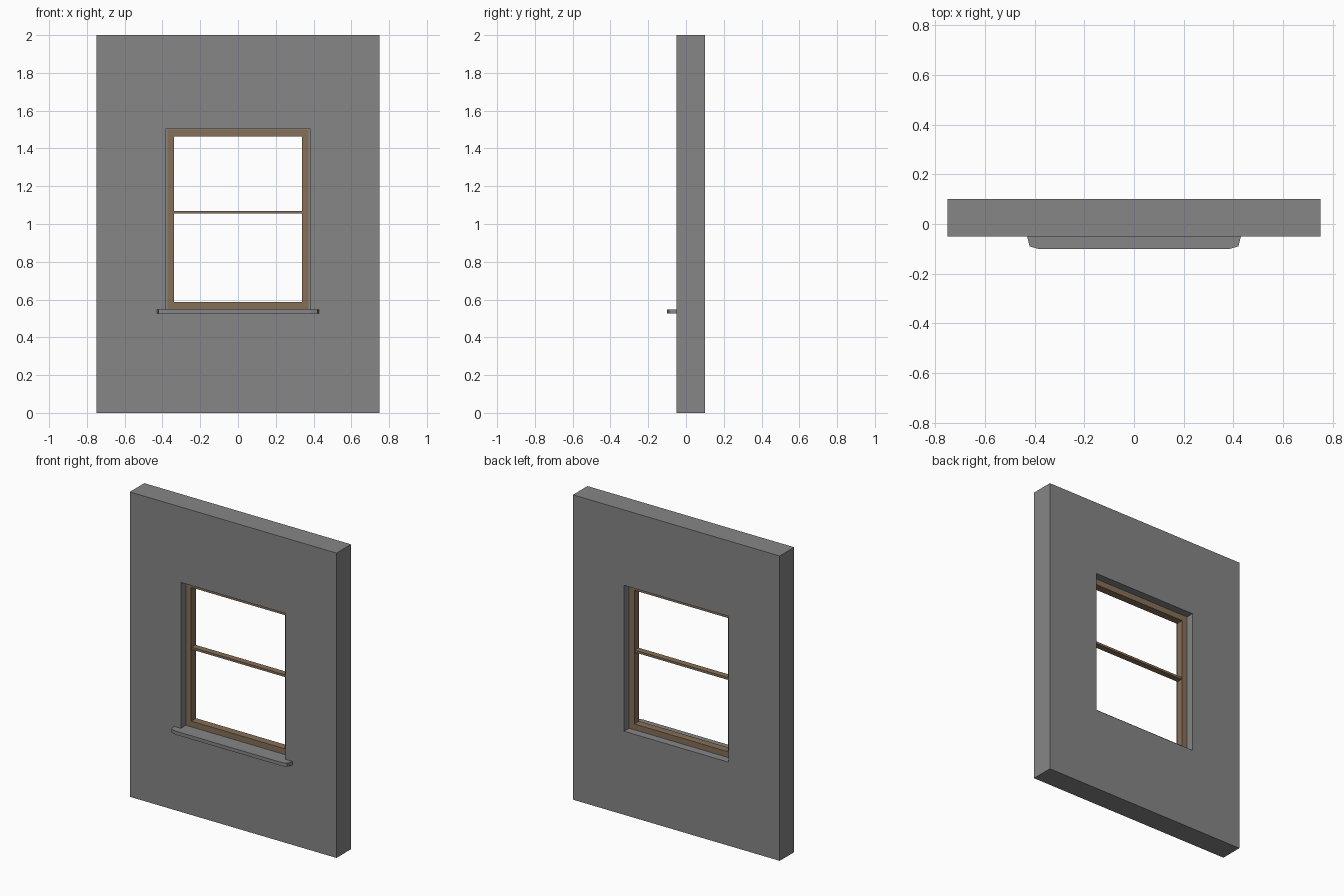
import bpy
import bmesh

if "Cube" in bpy.data.objects:
    bpy.data.objects.remove(bpy.data.objects["Cube"])


def material(name, rgb):
    mat = bpy.data.materials.new(name)
    mat.diffuse_color = (*rgb, 1)
    mat.use_nodes = True
    mat.node_tree.nodes["Principled BSDF"].inputs["Base Color"].default_value = mat.diffuse_color
    return mat


wood = material("brown_wood", (0.24, 0.16, 0.095))
plaster = material("dark_plaster", (0.245, 0.236, 0.238))


def finish(name, bm, mat):
    bmesh.ops.recalc_face_normals(bm, faces=bm.faces)
    mesh = bpy.data.meshes.new(name)
    bm.to_mesh(mesh)
    bm.free()
    obj = bpy.data.objects.new(name, mesh)
    bpy.context.collection.objects.link(obj)
    mesh.materials.append(mat)
    return obj


def ring(name, outer, inner, y0, y1, mat):
    """Rectangular frame; outer and inner are (half width, bottom z, top z)."""
    bm = bmesh.new()
    loops = []
    for (w, b, t), y in ((outer, y0), (inner, y0), (inner, y1), (outer, y1)):
        corners = ((-w, b), (w, b), (w, t), (-w, t))
        loops.append([bm.verts.new((x, y, z)) for x, z in corners])
    for i in range(4):
        a, c = loops[i], loops[(i + 1) % 4]
        for j in range(4):
            k = (j + 1) % 4
            bm.faces.new((a[j], a[k], c[k], c[j]))
    return finish(name, bm, mat)


def prism(name, profile, z0, z1, mat):
    """Plan outline (x, y) extruded upward."""
    bm = bmesh.new()
    face = bm.faces.new([bm.verts.new((x, y, z0)) for x, y in profile])
    top = bmesh.ops.extrude_face_region(bm, geom=[face], use_keep_orig=True)["geom"]
    verts = [v for v in top if isinstance(v, bmesh.types.BMVert)]
    bmesh.ops.translate(bm, verts=verts, vec=(0, 0, z1 - z0))
    return finish(name, bm, mat)


# Wall with window opening
opening = (0.38, 0.548, 1.505)
ring("wall", (0.75, 0, 2), opening, -0.05, 0.10, plaster)

# Thin plaster lining around the window frame
lining = (0.374, 0.551, 1.50)
ring("opening_lining", opening, lining, 0.002, 0.048, plaster)

# Wooden window frame
ring("window_frame", lining, (0.34, 0.587, 1.464), 0.0, 0.05, wood)

# Meeting rail across the window
prism("cross_rail", [(-0.34, 0.005), (0.34, 0.005), (0.34, 0.045), (-0.34, 0.045)],
      1.055, 1.07, wood)

# Projecting sill with shaped ends
half = [(0.43, -0.05), (0.42, -0.09), (0.385, -0.10)]
prism("window_sill", half + [(-x, y) for x, y in reversed(half)], 0.525, 0.548, plaster)
